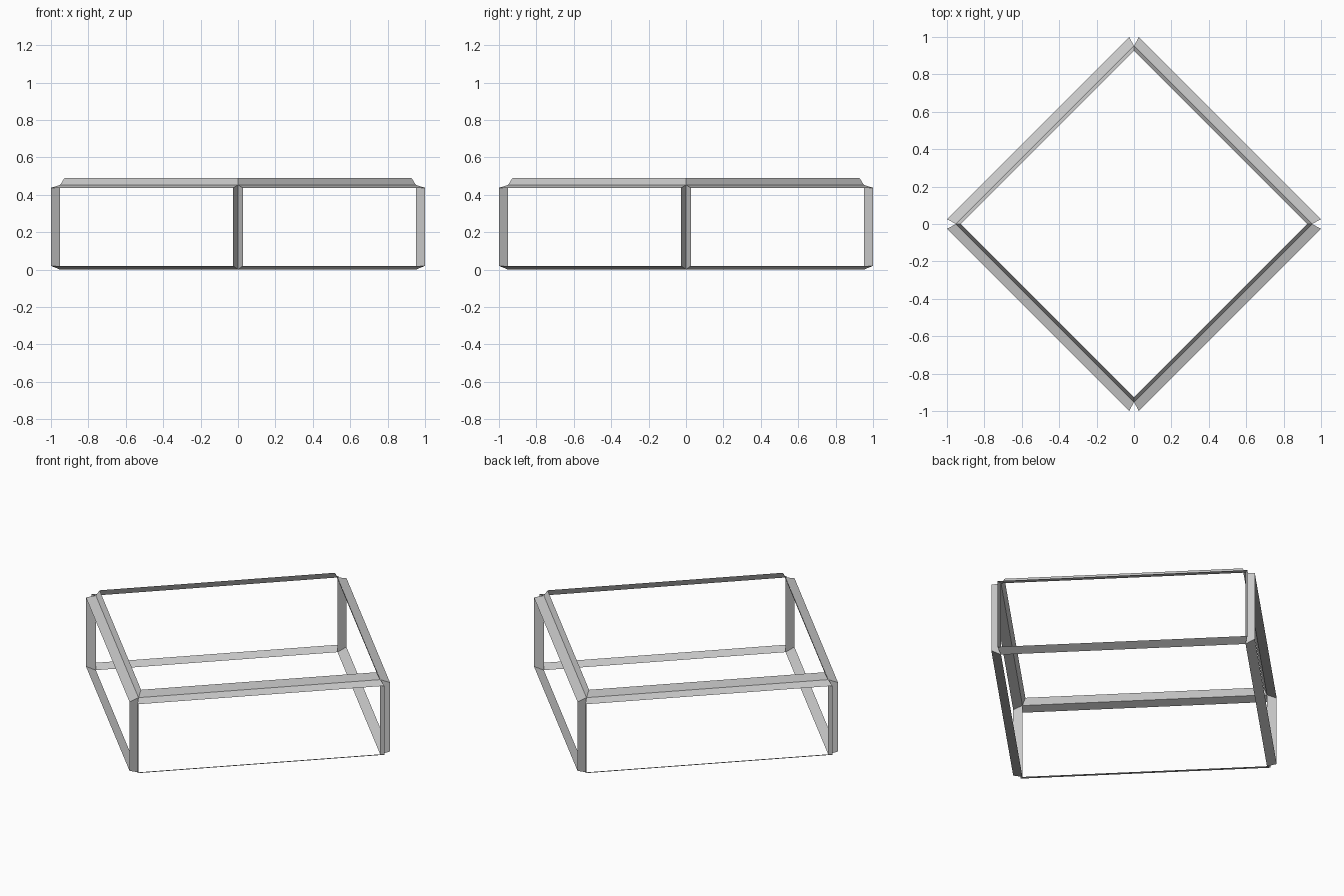
import bpy
import bmesh
from math import pi
from mathutils import Matrix

if "Cube" in bpy.data.objects:
    bpy.data.objects.remove(bpy.data.objects["Cube"])

CORNER = 0.952            # inner edge of the corner posts
TIP, FLARE = 1.0, 0.026   # outer edge of the corner posts
LOW, HIGH = 0.0, 0.452    # back edge of each side frame
LIP_LOW, LIP_HIGH = 0.02, 0.437
RIM_R, RIM_Z = 0.927, 0.49


def strip_loop(name, loop_a, loop_b, turn=0):
    """Closed ring of quads between two matching four-point loops."""
    bm = bmesh.new()
    a = [bm.verts.new(p) for p in loop_a]
    b = [bm.verts.new(p) for p in loop_b]
    for i in range(4):
        j = (i + 1) % 4
        bm.faces.new((a[i], a[j], b[j], b[i]))
    bm.transform(Matrix.Rotation(turn, 4, 'Z'))
    mesh = bpy.data.meshes.new(name)
    bm.to_mesh(mesh)
    bm.free()
    obj = bpy.data.objects.new(name, mesh)
    bpy.context.collection.objects.link(obj)
    return obj


def upright_rect(p, q, z0, z1):
    return [(*p, z0), (*q, z0), (*q, z1), (*p, z1)]


# Four side frames: rails and post halves flaring outward around an open panel
for k, side in enumerate(("back_right", "back_left", "front_left", "front_right")):
    back = upright_rect((CORNER, 0), (0, CORNER), LOW, HIGH)
    lip = upright_rect((TIP, FLARE), (FLARE, TIP), LIP_LOW, LIP_HIGH)
    strip_loop("side_frame_" + side, lip, back, k * pi / 2)


# Top rim: steep strip leaning inward above the side frames
def diamond(r, z):
    return [(r, 0, z), (0, r, z), (-r, 0, z), (0, -r, z)]


strip_loop("top_rim", diamond(CORNER, HIGH), diamond(RIM_R, RIM_Z))
